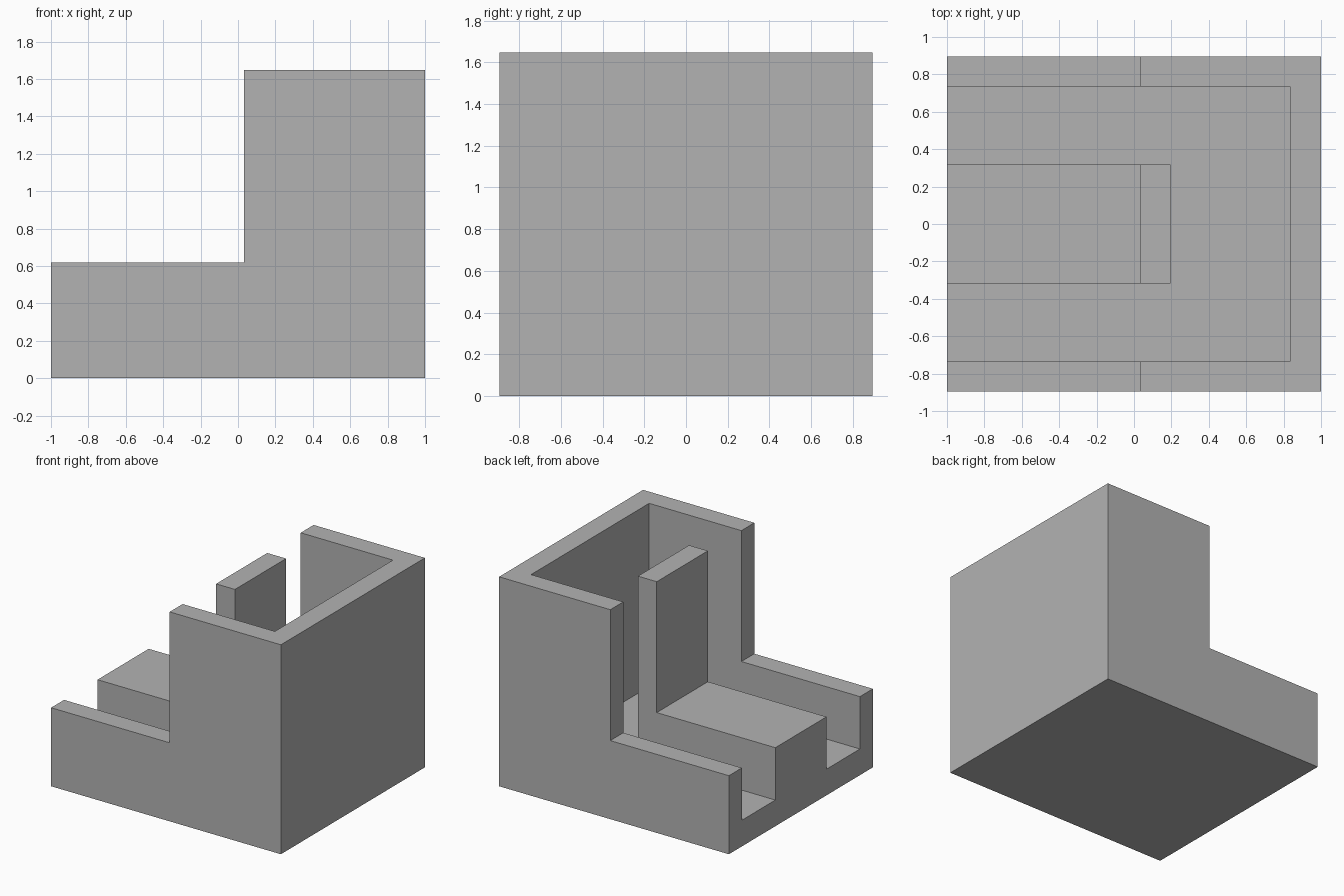
import bpy
import bmesh
from mathutils import Vector

cube = bpy.data.objects.get("Cube")
if cube:
    bpy.data.objects.remove(cube, do_unlink=True)

# Main dimensions
HALF_X, HALF_Y = 1.0, 0.895
FLOOR, SEAT, TOP = 0.206, 0.618, 1.648
STEP_X = 0.032              # where the low front part meets the tall part
REST_X, WALL_X = 0.196, 0.835
SEAT_Y, WALL_Y = 0.318, 0.734

grey = bpy.data.materials.new("plain_grey")
grey.use_nodes = True
GREY = (0.45, 0.45, 0.45, 1)
grey.diffuse_color = GREY
grey.node_tree.nodes["Principled BSDF"].inputs["Base Color"].default_value = GREY


def prism(name, outline, offset):
    """Extrude a flat outline along an offset into a closed flat-shaded solid."""
    bm = bmesh.new()
    face = bm.faces.new([bm.verts.new(p) for p in outline])
    extruded = bmesh.ops.extrude_face_region(bm, geom=[face], use_keep_orig=True)
    moved = [g for g in extruded["geom"] if isinstance(g, bmesh.types.BMVert)]
    bmesh.ops.translate(bm, vec=Vector(offset), verts=moved)
    bmesh.ops.recalc_face_normals(bm, faces=bm.faces)
    mesh = bpy.data.meshes.new(name)
    bm.to_mesh(mesh)
    bm.free()
    obj = bpy.data.objects.new(name, mesh)
    bpy.context.collection.objects.link(obj)
    mesh.materials.append(grey)
    return obj


# Chair body: stepped side profile carried across the full width
side = [(-HALF_X, 0), (HALF_X, 0), (HALF_X, TOP),
        (STEP_X, TOP), (STEP_X, SEAT), (-HALF_X, SEAT)]
body = prism("armchair_body", [(x, -HALF_Y, z) for x, z in side],
             (0, 2 * HALF_Y, 0))

# U-shaped channel that separates the seat and backrest from the outer wall
front = -HALF_X - 0.1
half = [(front, SEAT_Y), (REST_X, SEAT_Y)]
outer = [(WALL_X, WALL_Y), (front, WALL_Y)]
plan = half[::-1] + half[:1] and (
    [(x, -y) for x, y in half] + half[::-1] + outer[::-1]
    + [(x, -y) for x, y in outer])
channel = prism("channel_cutter", [(x, y, FLOOR) for x, y in plan], (0, 0, TOP))

cut = body.modifiers.new("channel", 'BOOLEAN')
cut.operation = 'DIFFERENCE'
cut.solver = 'EXACT'
cut.object = channel

# Bake the cut and discard the cutter
bpy.context.view_layer.update()
result = bpy.data.meshes.new_from_object(
    body.evaluated_get(bpy.context.evaluated_depsgraph_get()))
body.modifiers.clear()
body.data = result
bpy.data.objects.remove(channel, do_unlink=True)
